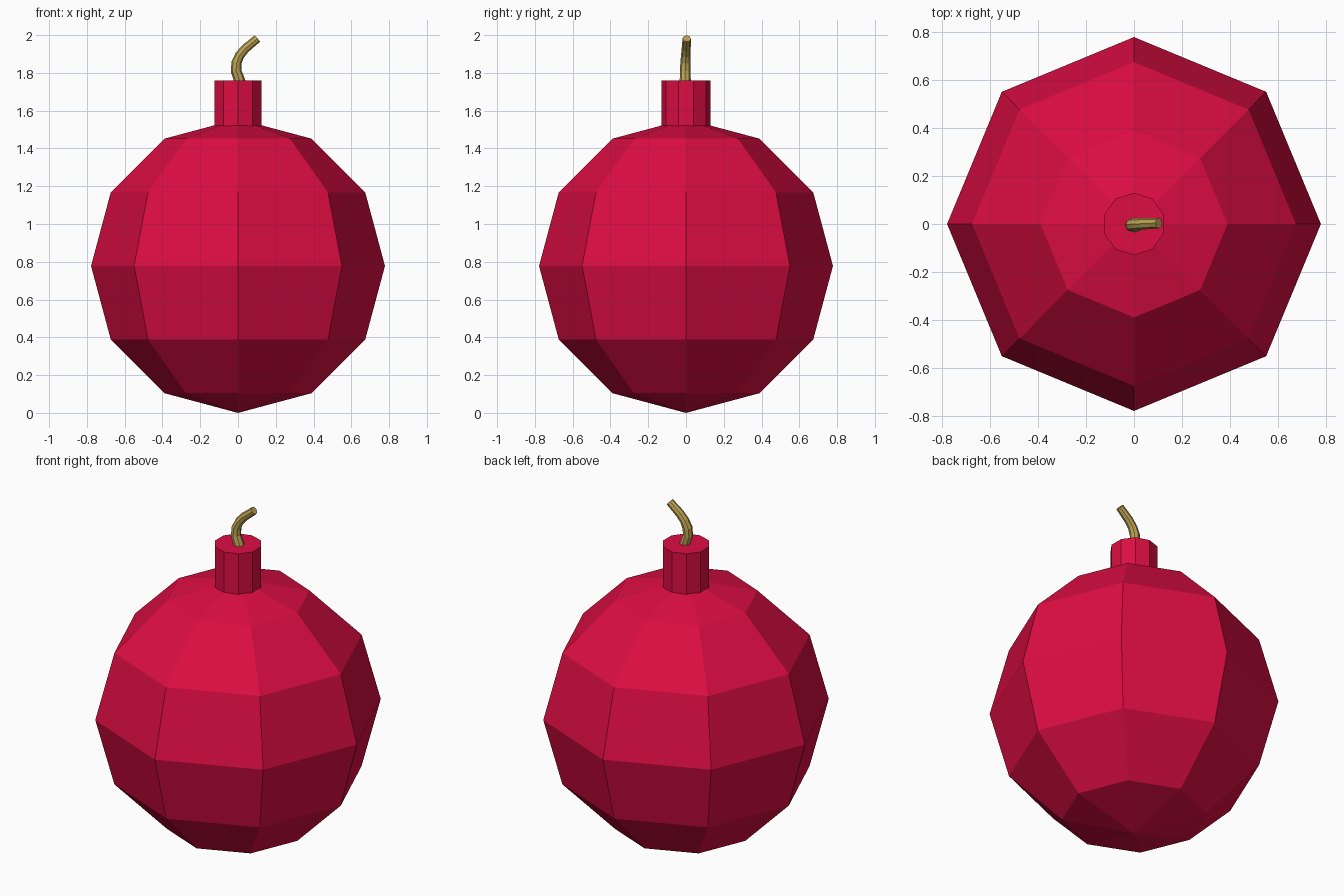
import bpy, bmesh, math
from mathutils import Vector

if "Cube" in bpy.data.objects:
    bpy.data.objects.remove(bpy.data.objects["Cube"])


def material(name, color):
    m = bpy.data.materials.new(name)
    m.diffuse_color = color
    m.use_nodes = True
    m.node_tree.nodes["Principled BSDF"].inputs["Base Color"].default_value = m.diffuse_color
    return m


red = material("red", (0.72, 0.004, 0.055, 1))
tan = material("tan", (0.52, 0.37, 0.09, 1))

# Round body: low-poly sphere resting on the ground
R = 0.778
bpy.ops.mesh.primitive_uv_sphere_add(segments=8, ring_count=6, radius=R, location=(0, 0, R))
body = bpy.context.object
body.name = "body"
body.data.materials.append(red)

# Neck: ten-sided cylinder set into the top of the body
bpy.ops.mesh.primitive_cylinder_add(vertices=10, radius=0.13, depth=0.26, location=(0, 0, 1.63))
neck = bpy.context.object
neck.name = "neck"
neck.data.materials.append(red)

# Fuse: tapered tube swept along a bent path (x, y, z, radius)
path = [(0.016, -0.004, 1.735, 0.030), (0.003, -0.004, 1.775, 0.029),
        (-0.010, -0.004, 1.81, 0.028), (-0.008, -0.003, 1.855, 0.027),
        (0.010, -0.001, 1.895, 0.025), (0.040, 0.001, 1.930, 0.024),
        (0.103, 0.004, 1.982, 0.022)]
SIDES = 8
points = [Vector(p[:3]) for p in path]
bm = bmesh.new()
rings = []
for i, p in enumerate(points):
    t = (points[min(i + 1, len(points) - 1)] - points[max(i - 1, 0)]).normalized()
    u = t.cross(Vector((0, 1, 0))).normalized()
    v = t.cross(u)
    angles = [2 * math.pi * k / SIDES for k in range(SIDES)]
    rings.append([bm.verts.new(p + path[i][3] * (math.cos(a) * u + math.sin(a) * v)) for a in angles])
for a, b in zip(rings, rings[1:]):
    for k in range(SIDES):
        n = (k + 1) % SIDES
        bm.faces.new((a[k], a[n], b[n], b[k]))
bm.faces.new(rings[0][::-1])
bm.faces.new(rings[-1])
bmesh.ops.recalc_face_normals(bm, faces=bm.faces[:])
mesh = bpy.data.meshes.new("fuse")
bm.to_mesh(mesh)
bm.free()
fuse = bpy.data.objects.new("fuse", mesh)
bpy.context.collection.objects.link(fuse)
mesh.materials.append(tan)
